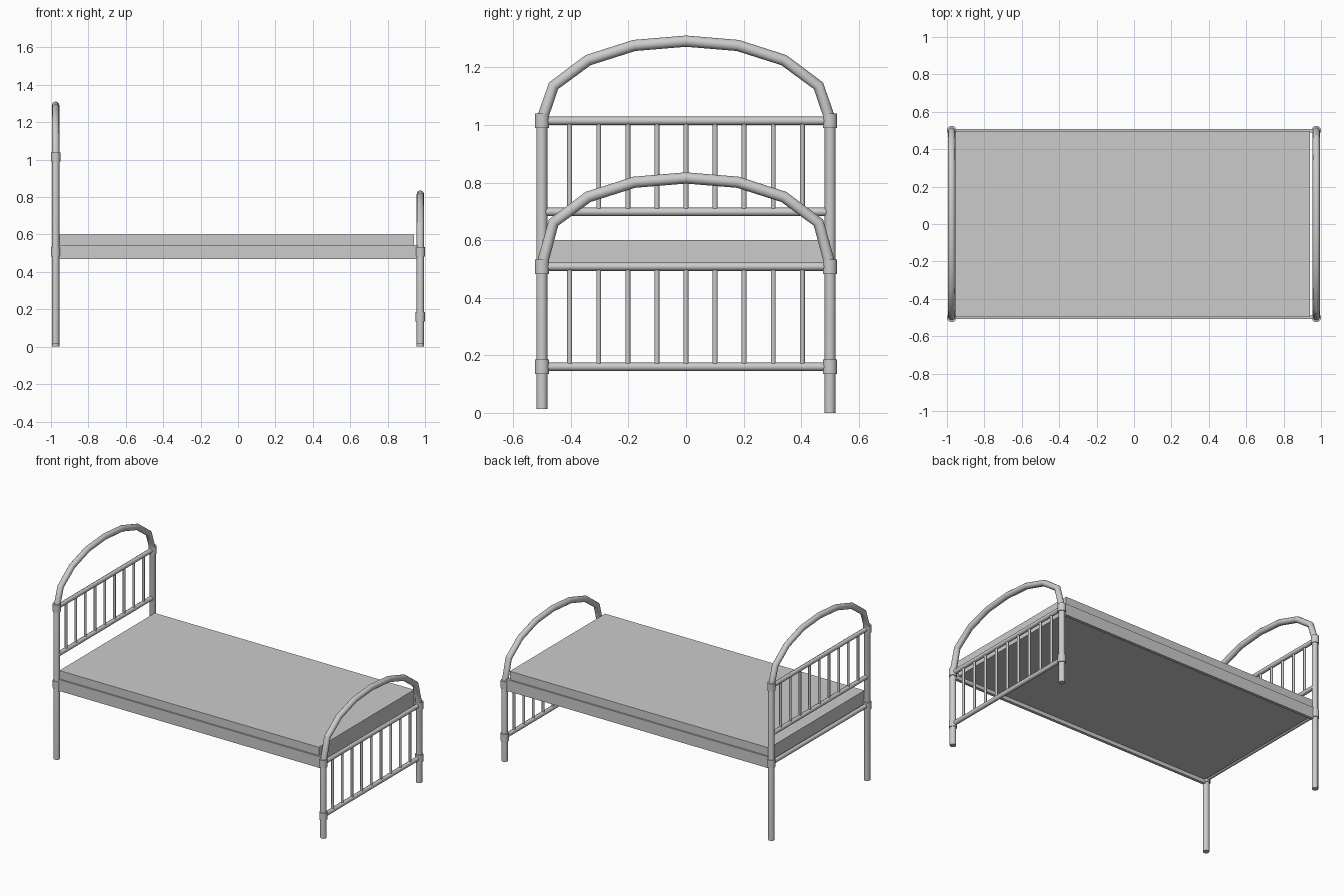
import bpy
from mathutils import Vector

if "Cube" in bpy.data.objects:
    bpy.data.objects.remove(bpy.data.objects["Cube"])


def finish(ob, angle=0.6):
    bpy.ops.object.select_all(action='DESELECT')
    ob.select_set(True)
    bpy.context.view_layer.objects.active = ob
    bpy.ops.object.shade_smooth_by_angle(angle=angle)


def rod(name, a, b, r, sides=8):
    a, b = Vector(a), Vector(b)
    d = b - a
    bpy.ops.mesh.primitive_cylinder_add(vertices=sides, radius=r, depth=d.length,
                                        location=(a + b) / 2,
                                        rotation=d.to_track_quat('Z', 'Y').to_euler())
    bpy.context.object.name = name
    finish(bpy.context.object, 0.85 if sides == 8 else 0.6)


def tube(name, pts, r):
    cu = bpy.data.curves.new(name, 'CURVE')
    cu.dimensions = '3D'
    cu.bevel_depth = r
    cu.bevel_resolution = 4
    cu.use_fill_caps = True
    sp = cu.splines.new('POLY')
    sp.points.add(len(pts) - 1)
    for p, c in zip(sp.points, pts):
        p.co = (*c, 1)
    ob = bpy.data.objects.new(name, cu)
    bpy.context.collection.objects.link(ob)
    bpy.ops.object.select_all(action='DESELECT')
    ob.select_set(True)
    bpy.context.view_layer.objects.active = ob
    bpy.ops.object.convert(target='MESH')
    finish(bpy.context.object)


def box(name, lo, hi):
    lo, hi = Vector(lo), Vector(hi)
    bpy.ops.mesh.primitive_cube_add(size=1, location=(lo + hi) / 2)
    ob = bpy.context.object
    ob.name = name
    ob.scale = hi - lo
    bpy.ops.object.transform_apply(location=False, rotation=False, scale=True)


def bed_end(name, x, base, top, rails, bar_span, joints):
    # legs and arch bent from a single tube; front legs are slightly shorter
    half = [(0.46, top - 0.155), (0.34, top - 0.066), (0.18, top - 0.015)]
    pts = [(x, -0.5, 0.014), (x, -0.5, base)]
    pts += [(x, -y, z) for y, z in half] + [(x, 0, top)]
    pts += [(x, y, z) for y, z in reversed(half)]
    pts += [(x, 0.5, base), (x, 0.5, 0)]
    tube(name + "_arch_and_legs", pts, 0.0195)
    # cross rails
    for z in rails:
        rod(name + "_rail", (x, -0.5, z), (x, 0.5, z), 0.0145)
    # upright bars
    for i in range(9):
        y = -0.404 + 0.101 * i
        rod(name + "_bar", (x, y, bar_span[0]), (x, y, bar_span[1]), 0.0085)
    # joint collars
    for z in joints:
        for y in (-0.5, 0.5):
            rod(name + "_collar", (x, y, z - 0.025), (x, y, z + 0.025), 0.025, 12)


bed_end("headboard", -0.975, 1.02, 1.291, (1.014, 0.698, 0.508), (0.698, 1.014), (1.014, 0.508))
bed_end("footboard", 0.975, 0.515, 0.816, (0.508, 0.16), (0.16, 0.508), (0.508, 0.16))

# side rails of the frame
for s in (-1, 1):
    y0, y1 = sorted((s * 0.489, s * 0.508))
    box("side_rail", (-0.965, y0, 0.47), (0.96, y1, 0.545))

# mattress
box("mattress", (-0.957, -0.498, 0.495), (0.94, 0.498, 0.6))
